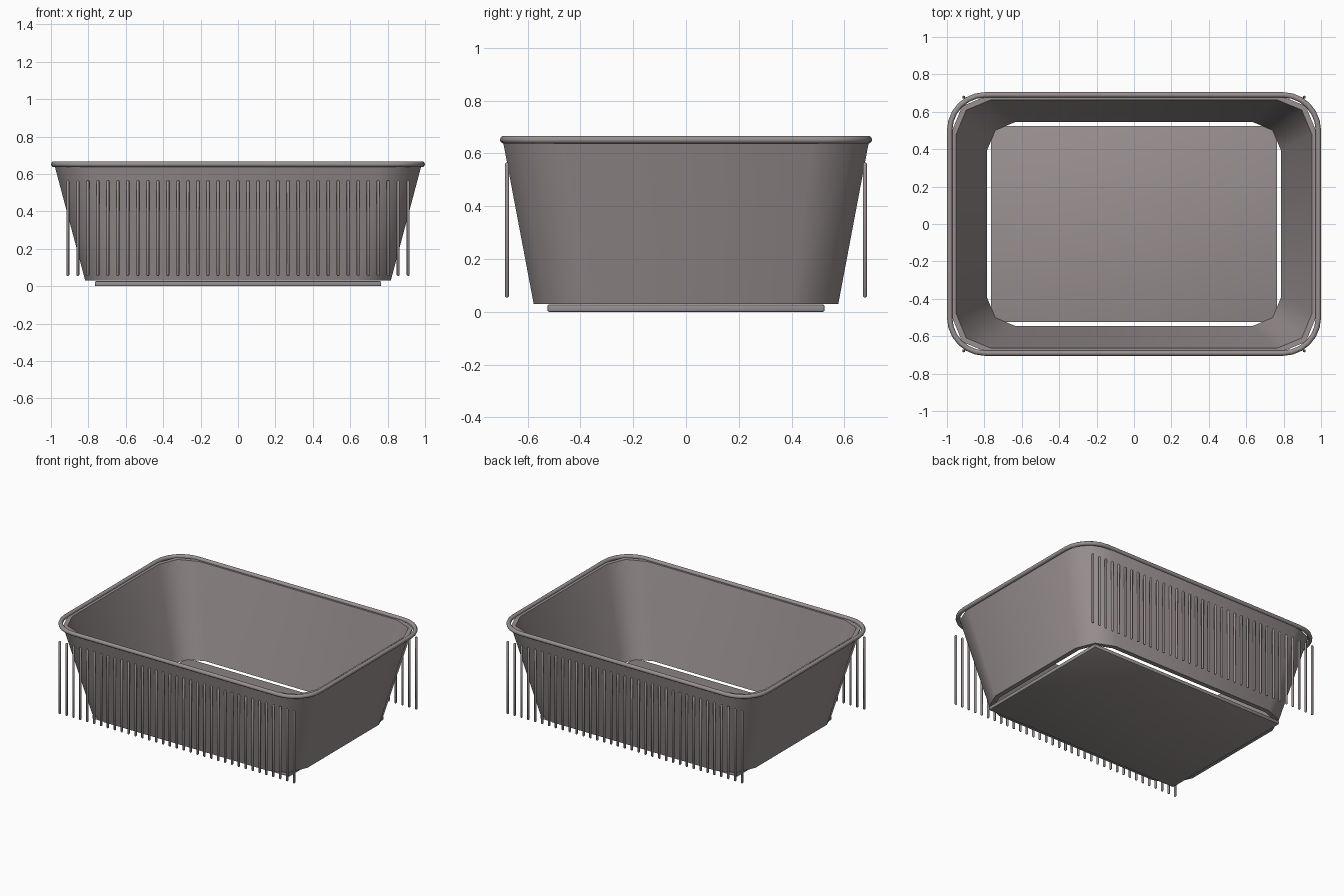
import bpy, bmesh, math

if "Cube" in bpy.data.objects:
    bpy.data.objects.remove(bpy.data.objects["Cube"])

mat = bpy.data.materials.new("warm grey plastic")
mat.diffuse_color = (0.32, 0.28, 0.28, 1)
mat.use_nodes = True
mat.node_tree.nodes["Principled BSDF"].inputs["Base Color"].default_value = mat.diffuse_color


def finish(name, bm, angle=40):
    bmesh.ops.recalc_face_normals(bm, faces=bm.faces)
    me = bpy.data.meshes.new(name)
    bm.to_mesh(me)
    bm.free()
    me.materials.append(mat)
    ob = bpy.data.objects.new(name, me)
    bpy.context.collection.objects.link(ob)
    bpy.ops.object.select_all(action='DESELECT')
    ob.select_set(True)
    bpy.context.view_layer.objects.active = ob
    bpy.ops.object.shade_smooth_by_angle(angle=math.radians(angle))
    return ob


def rounded_rect(hx, hy, r, z, seg):
    """Rounded rectangle outline, half sizes hx and hy."""
    pts = []
    for q, (sx, sy) in enumerate([(1, 1), (-1, 1), (-1, -1), (1, -1)]):
        for i in range(seg + 1):
            a = math.pi / 2 * (q + i / seg)
            pts.append((sx * (hx - r) + r * math.cos(a),
                        sy * (hy - r) + r * math.sin(a), z))
    return pts


def loft(name, rings, angle):
    """Skin a closed chain of outlines into a hollow ring."""
    bm = bmesh.new()
    vs = [[bm.verts.new(p) for p in ring] for ring in rings]
    n = len(vs[0])
    for k, a in enumerate(vs):
        b = vs[(k + 1) % len(vs)]
        for i in range(n):
            j = (i + 1) % n
            bm.faces.new((a[i], a[j], b[j], b[i]))
    return finish(name, bm, angle)


# Sloping walls with two-facet corners, open at the bottom
loft("basket_walls", [
    rounded_rect(0.817, 0.577, 0.182, 0.03, 2),
    rounded_rect(0.982, 0.694, 0.217, 0.65, 2),
    rounded_rect(0.952, 0.664, 0.187, 0.65, 2),
    rounded_rect(0.785, 0.545, 0.15, 0.03, 2)], 50)

# Round tube rim
R = 0.0145
loft("rim", [rounded_rect(0.9855 + R * math.cos(a), 0.6905 + R * math.cos(a),
                          0.19 + R * math.cos(a), 0.652 + R * math.sin(a), 6)
             for a in [math.tau * k / 10 for k in range(10)]], 45)

# Base plate with softened edges
bm = bmesh.new()
bmesh.ops.create_cube(bm, size=1)
for v in bm.verts:
    v.co = (v.co.x * 1.53, v.co.y * 1.05, 0.0135 + v.co.z * 0.027)
bmesh.ops.bevel(bm, geom=bm.edges[:], offset=0.006, segments=2,
                profile=0.5, affect='EDGES')
finish("base_plate", bm)

# Upright ribs in front of the front and back walls: radius, height profile
profile = [(0.004, 0.055), (0.008, 0.06), (0.008, 0.56), (0.004, 0.565)]
for name, y in (("front_ribs", -0.678), ("back_ribs", 0.678)):
    bm = bmesh.new()
    for k in range(35):
        x = -0.91 + 1.82 * k / 34
        rings = [[bm.verts.new((x + r * math.cos(math.tau * i / 8),
                                y + r * math.sin(math.tau * i / 8), z))
                  for i in range(8)] for r, z in profile]
        for a, b in zip(rings, rings[1:]):
            for i in range(8):
                j = (i + 1) % 8
                bm.faces.new((a[i], a[j], b[j], b[i]))
        bm.faces.new(rings[0])
        bm.faces.new(rings[-1])
    finish(name, bm, 50)
